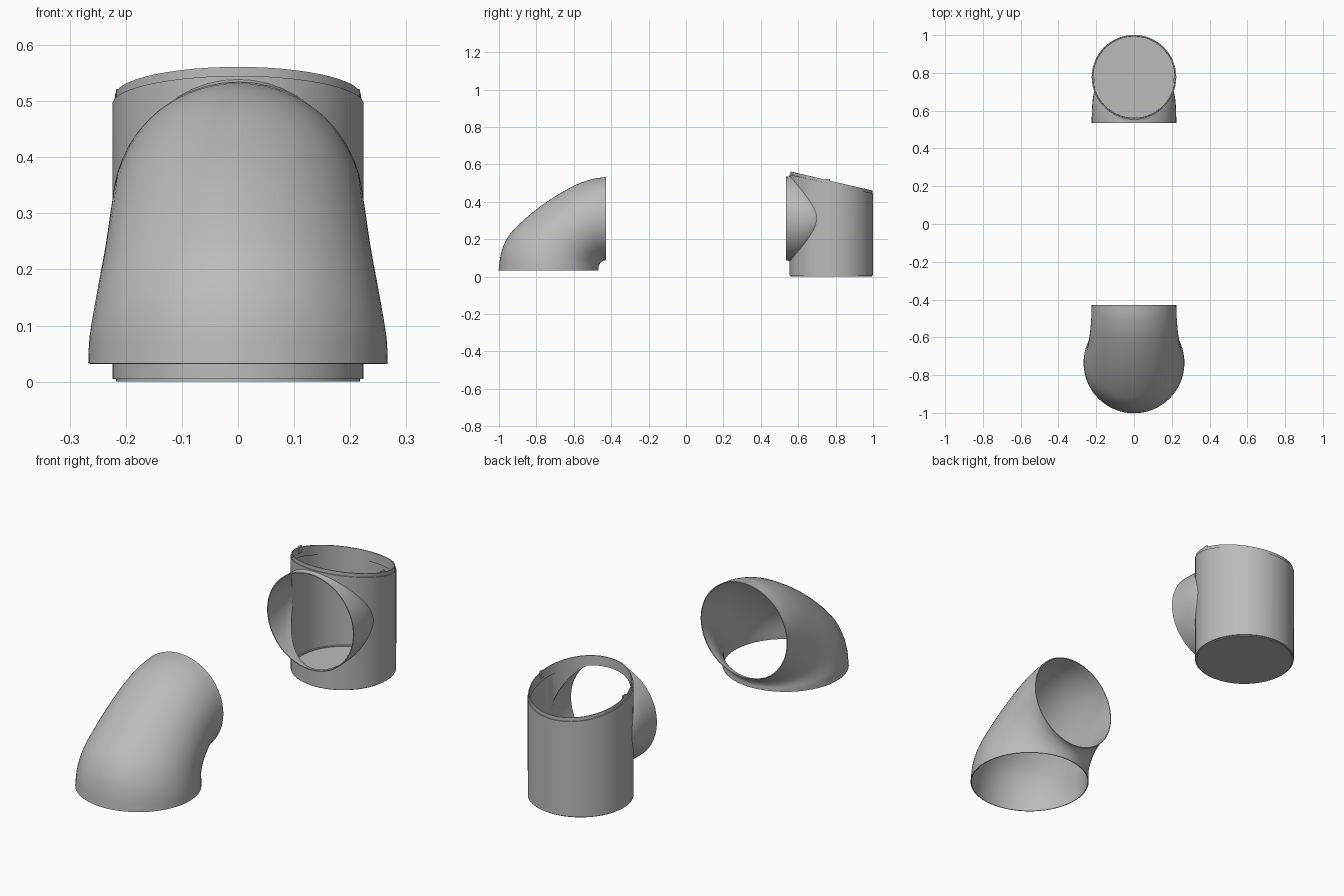
import bpy, bmesh, math
from mathutils import Vector

cube = bpy.data.objects.get("Cube")
if cube:
    bpy.data.objects.remove(cube)

grey = bpy.data.materials.new("plain grey")
grey.use_nodes = True
grey.diffuse_color = (0.5, 0.5, 0.5, 1)
grey.node_tree.nodes["Principled BSDF"].inputs["Base Color"].default_value = grey.diffuse_color


def finish(bm, name):
    """Turn a surface into a thin smooth shell."""
    bmesh.ops.remove_doubles(bm, verts=bm.verts[:], dist=0.0005)
    bmesh.ops.recalc_face_normals(bm, faces=bm.faces[:])
    mesh = bpy.data.meshes.new(name)
    bm.to_mesh(mesh)
    bm.free()
    mesh.materials.append(grey)
    obj = bpy.data.objects.new(name, mesh)
    bpy.context.collection.objects.link(obj)
    bpy.ops.object.select_all(action='DESELECT')
    obj.select_set(True)
    bpy.context.view_layer.objects.active = obj
    shell = obj.modifiers.new("shell", 'SOLIDIFY')
    shell.thickness = 0.004
    shell.offset = 0
    bpy.ops.object.modifier_apply(modifier="shell")
    bpy.ops.object.shade_smooth_by_angle(angle=math.radians(40))
    return obj


def loft(bm, rows, closed=True):
    """Skin rows of points with quads."""
    rings = [[bm.verts.new(p) for p in row] for row in rows]
    for a, b in zip(rings, rings[1:]):
        n = len(a)
        for i in range(n if closed else n - 1):
            j = (i + 1) % n
            bm.faces.new((a[i], a[j], b[j], b[i]))
    return rings


def spline(points, steps):
    """Smooth curve through points."""
    p = [Vector(q) for q in points]
    p = [2 * p[0] - p[1]] + p + [2 * p[-1] - p[-2]]
    out = []
    for i in range(1, len(p) - 2):
        for s in range(steps):
            t = s / steps
            m0, m1 = (p[i + 1] - p[i - 1]) / 2, (p[i + 2] - p[i]) / 2
            out.append((2 * t**3 - 3 * t**2 + 1) * p[i] + (t**3 - 2 * t**2 + t) * m0
                       + (3 * t**2 - 2 * t**3) * p[i + 1] + (t**3 - t**2) * m1)
    return out + [p[-2]]


# Elbow: outer bend, inner bend (y, z) and half width along the sweep
outer = spline([(-1, .032), (-.99, .11), (-.967, .18), (-.915, .255),
                (-.78, .372), (-.62, .473), (-.51, .517), (-.428, .53)], 4)
inner = spline([(-.47, .032), (-.47, .04), (-.47, .05), (-.467, .06),
                (-.46, .073), (-.45, .083), (-.44, .088), (-.428, .09)], 4)
width = spline([(.265, 0), (.263, 0), (.257, 0), (.249, 0),
                (.236, 0), (.227, 0), (.223, 0), (.222, 0)], 4)
rows = []
for o, i, w in zip(outer, inner, width):
    mid, half = (o + i) / 2, (o - i) / 2
    row = []
    for k in range(64):
        a = math.tau * k / 64
        c = mid + half * math.cos(a)
        row.append((w[0] * math.sin(a), c.x, c.y))
    rows.append(row)
bm = bmesh.new()
loft(bm, rows)
finish(bm, "elbow_pipe")

# Canister with a side port and a slanted open top
R, CY, CZ = 0.222, 0.777, 0.31
HOLE_X, HOLE_Z, PORT_Y = 0.208, 0.228, 0.534
HALF = 24


def top_z(y):
    return 0.545 - 0.227 * (y - 0.555)


def wall(phi, z):
    return (R * math.sin(phi), CY - R * math.cos(phi), z)


bm = bmesh.new()
BASE = 0.006
swing = [math.pi * (k / HALF - 0.5) for k in range(HALF + 1)]
front = [math.asin(HOLE_X / R * math.sin(a)) for a in swing]
edge = front[-1]
back = [edge + (math.tau - 2 * edge) * k / 44 for k in range(45)]


def rim(phi):
    return top_z(CY - R * math.cos(phi))


# wall below and above the port, then round the back
lower = [wall(p, CZ - HOLE_Z * math.cos(a)) for p, a in zip(front, swing)]
upper = [wall(p, CZ + HOLE_Z * math.cos(a)) for p, a in zip(front, swing)]
loft(bm, [[wall(p, BASE) for p in front], lower], False)
loft(bm, [upper, [wall(p, rim(p)) for p in front]], False)
loft(bm, [[wall(p, BASE) for p in back], [wall(p, CZ) for p in back],
          [wall(p, rim(p)) for p in back]], False)

# port flaring into the wall
contour = lower + upper[-2:0:-1]
rows = []
for s in range(9):
    t = s / 8
    row = []
    for k, end in enumerate(contour):
        a = math.tau * k / len(contour) - math.pi / 2
        start = Vector((R * math.sin(a), PORT_Y, CZ - R * math.cos(a)))
        ctrl = Vector((start.x, PORT_Y + 0.8 * (end[1] - PORT_Y), start.z))
        row.append((1 - t)**2 * start + 2 * t * (1 - t) * ctrl + t * t * Vector(end))
    rows.append(row)
loft(bm, rows)

# stepped base and floor
around = front + back[1:-1]
foot = [[(r * math.sin(p), CY - r * math.cos(p), z) for p in around]
        for r, z in ((R, BASE), (0.216, BASE), (0.216, 0.002))]
rings = loft(bm, foot)
bm.faces.new(rings[-1])
finish(bm, "canister_body")

# inner lip standing above the slanted edge
bm = bmesh.new()
rows = []
for lift in (-0.03, 0.016):
    rows.append([(0.217 * math.sin(p), CY - 0.217 * math.cos(p), rim(p) + lift) for p in around])
loft(bm, rows)
finish(bm, "canister_lip")

# small locating tabs on the lip
for side, label in ((1, "left"), (-1, "right")):
    bm = bmesh.new()
    bmesh.ops.create_cube(bm, size=1)
    for v in bm.verts:
        v.co = Vector((side * 0.213 + v.co.x * 0.006, 0.76 + v.co.y * 0.02, 0.505 + v.co.z * 0.03))
    finish(bm, label + "_lip_tab")
